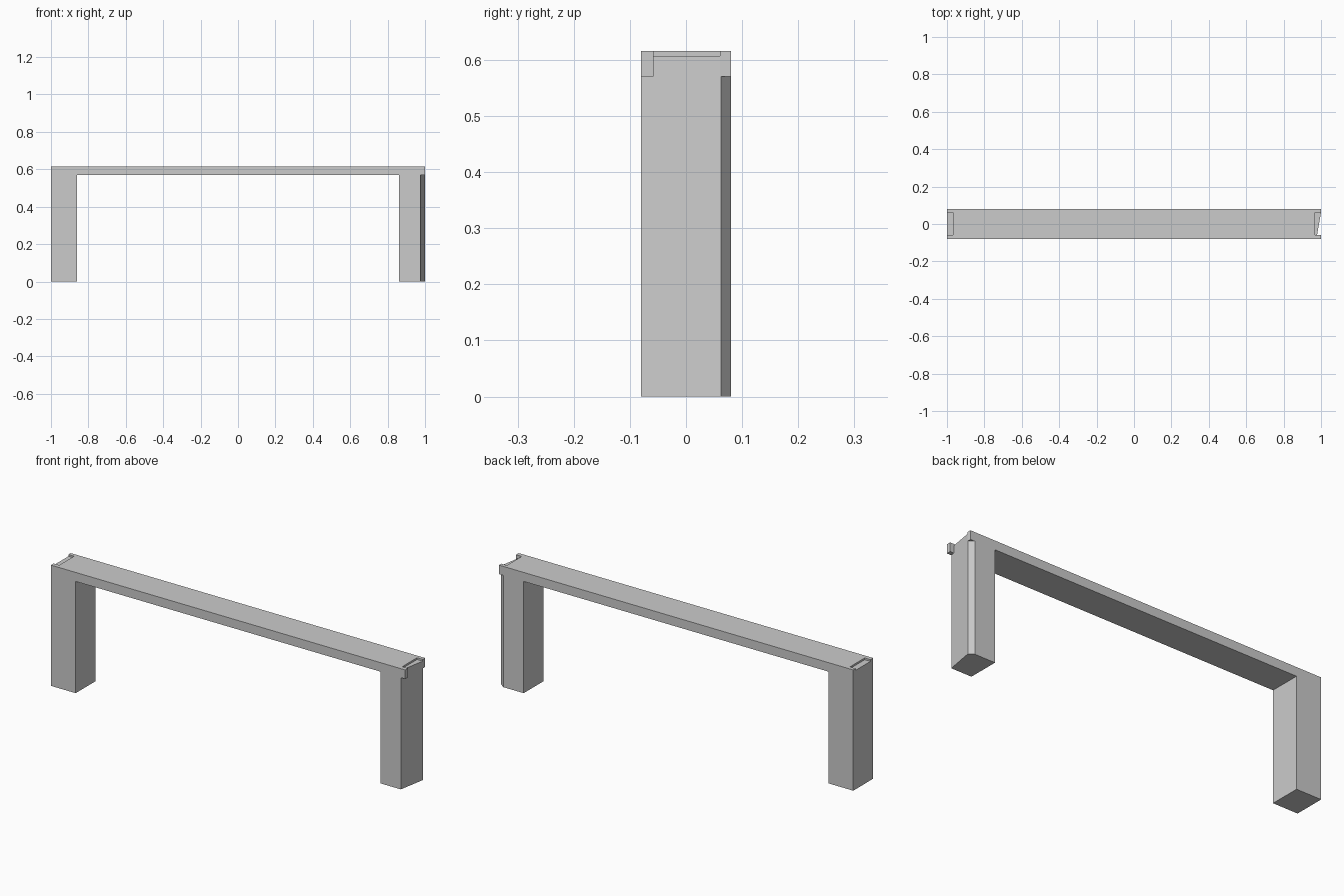
import bpy, bmesh

if "Cube" in bpy.data.objects:
    bpy.data.objects.remove(bpy.data.objects["Cube"])

W = 0.08                            # half depth
TOP, UNDER, TENON = 0.616, 0.57, 0.607
NF, NB = -0.058, 0.061              # front and back of the end notches
NX = 0.968                          # inner wall of the end notches
CUT = 0.975                         # outer face of the skewed leg at the front
RIDGE = 0.062                       # y where the skewed leg reaches x = 1


def prism(name, outline, z0, z1):
    """Extrude a counter-clockwise xy outline from z0 to z1."""
    bm = bmesh.new()
    base = bm.faces.new([bm.verts.new((x, y, z0)) for x, y in outline])
    ext = bmesh.ops.extrude_face_region(bm, geom=[base], use_keep_orig=True)
    moved = [v for v in ext["geom"] if isinstance(v, bmesh.types.BMVert)]
    bmesh.ops.translate(bm, vec=(0, 0, z1 - z0), verts=moved)
    bmesh.ops.recalc_face_normals(bm, faces=bm.faces)
    mesh = bpy.data.meshes.new(name)
    bm.to_mesh(mesh)
    bm.free()
    obj = bpy.data.objects.new(name, mesh)
    bpy.context.collection.objects.link(obj)
    return obj


def skew_x(y):
    """Outer face of the skewed right leg at depth y."""
    return CUT + (1 - CUT) * (y + W) / (RIDGE + W)


# Crossbeam, notched at both ends
beam_end = [(1, -W), (1, NF), (NX, NF), (NX, NB), (1, NB), (1, W)]
prism("crossbeam", beam_end + [(-x, -0 + y) for x, y in reversed(beam_end)], UNDER, TOP)

# Left leg: a plain post with a tenon filling the notch
prism("left_leg", [(-1, -W), (-0.86, -W), (-0.86, W), (-1, W)], 0, UNDER)
prism("left_tenon", [(-1, NF), (-NX, NF), (-NX, NB), (-1, NB)], UNDER, TENON)

# Right leg: skewed outer face and a chamfered back corner
prism("right_leg", [(0.86, -W), (CUT, -W), (1, RIDGE), (CUT, W), (0.86, W)], 0, UNDER)
prism("right_tenon", [(NX, NF), (skew_x(NF), NF), (skew_x(NB), NB), (NX, NB)], UNDER, TENON)
